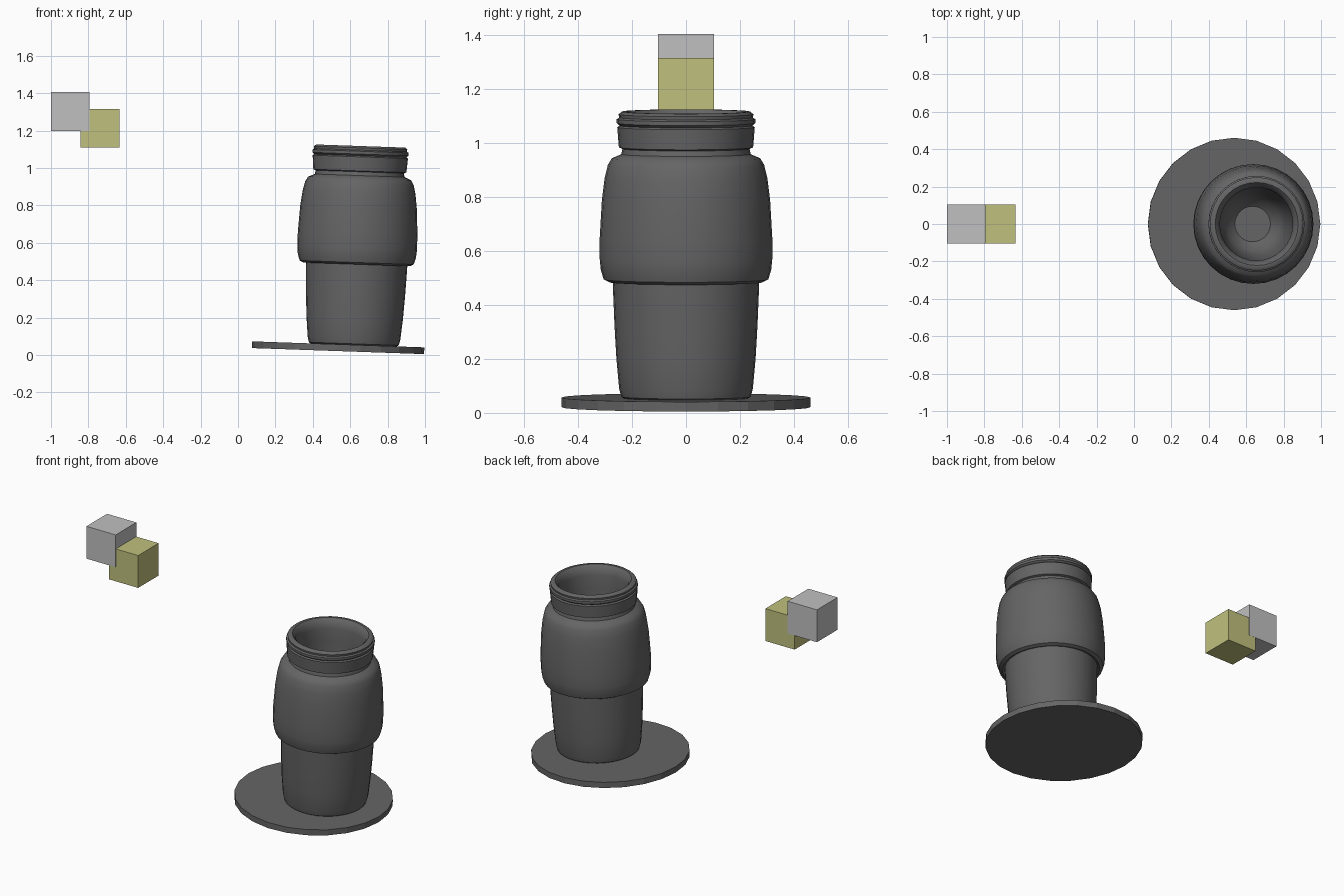
import bpy, bmesh
from math import radians, sin, cos, tau

cube = bpy.data.objects.get("Cube")
if cube:
    bpy.data.objects.remove(cube, do_unlink=True)


def material(name, color):
    mat = bpy.data.materials.new(name)
    mat.use_nodes = True
    mat.diffuse_color = color
    bsdf = mat.node_tree.nodes["Principled BSDF"]
    bsdf.inputs["Base Color"].default_value = color
    bsdf.inputs["Roughness"].default_value = 0.7
    return mat


dark = material("dark_grey", (0.13, 0.13, 0.13, 1))
light = material("light_grey", (0.53, 0.53, 0.53, 1))
yellow = material("pale_yellow", (0.53, 0.53, 0.21, 1))


def finish(obj, name, mat):
    obj.name = obj.data.name = name
    obj.data.materials.append(mat)
    return obj


def lathe(name, profile, mat, segments=32):
    """Revolve a (radius, height) profile and cap both ends."""
    bm = bmesh.new()
    rings = [[bm.verts.new((r * cos(tau * i / segments), r * sin(tau * i / segments), z))
              for i in range(segments)] for r, z in profile]
    for a, b in zip(rings, rings[1:]):
        for i in range(segments):
            j = (i + 1) % segments
            bm.faces.new((a[i], a[j], b[j], b[i]))
    bm.faces.new(rings[0][::-1])
    bm.faces.new(rings[-1])
    mesh = bpy.data.meshes.new(name)
    bm.to_mesh(mesh)
    bm.free()
    obj = bpy.data.objects.new(name, mesh)
    bpy.context.collection.objects.link(obj)
    return finish(obj, name, mat)


tilt = (0, radians(2), 0)

# Tilted base disc
bpy.ops.mesh.primitive_cylinder_add(vertices=24, radius=0.461, depth=0.036,
                                    location=(0.535, 0, 0.039), rotation=tilt)
finish(bpy.context.object, "base_disc", dark)

# Hollow vessel: lower body, wide collar, ringed neck, then the inner bowl
outer = [(0.225, 0.05), (0.24, 0.06), (0.248, 0.09), (0.258, 0.2), (0.265, 0.32), (0.272, 0.49)]
collar = [(0.285, 0.485), (0.305, 0.495), (0.316, 0.53), (0.32, 0.57), (0.32, 0.65),
          (0.312, 0.79), (0.302, 0.87), (0.29, 0.92), (0.275, 0.945), (0.24, 0.96)]
neck = [(0.236, 0.98), (0.249, 0.985), (0.255, 1.06), (0.246, 1.066), (0.257, 1.075),
        (0.257, 1.09), (0.248, 1.096), (0.25, 1.108), (0.238, 1.118)]
inner = [(0.222, 1.118), (0.205, 1.1), (0.195, 1.06), (0.196, 0.98), (0.188, 0.8),
         (0.17, 0.64), (0.14, 0.54), (0.095, 0.5)]
vessel = lathe("vessel", outer + collar + neck + inner, dark)
vessel.location = (0.617, 0, 0)
vessel.rotation_euler = tilt
bpy.ops.object.select_all(action='DESELECT')
vessel.select_set(True)
bpy.context.view_layer.objects.active = vessel
bpy.ops.object.shade_smooth_by_angle(angle=radians(40))

# Two overlapping floating cubes; the grey one is a hair wider in depth
for name, x, z, depth, mat in (("grey_cube", -0.8965, 1.302, 0.209, light),
                               ("yellow_cube", -0.738, 1.212, 0.207, yellow)):
    bpy.ops.mesh.primitive_cube_add(size=1, location=(x, 0, z))
    obj = finish(bpy.context.object, name, mat)
    obj.scale = (0.207, depth, 0.207)
